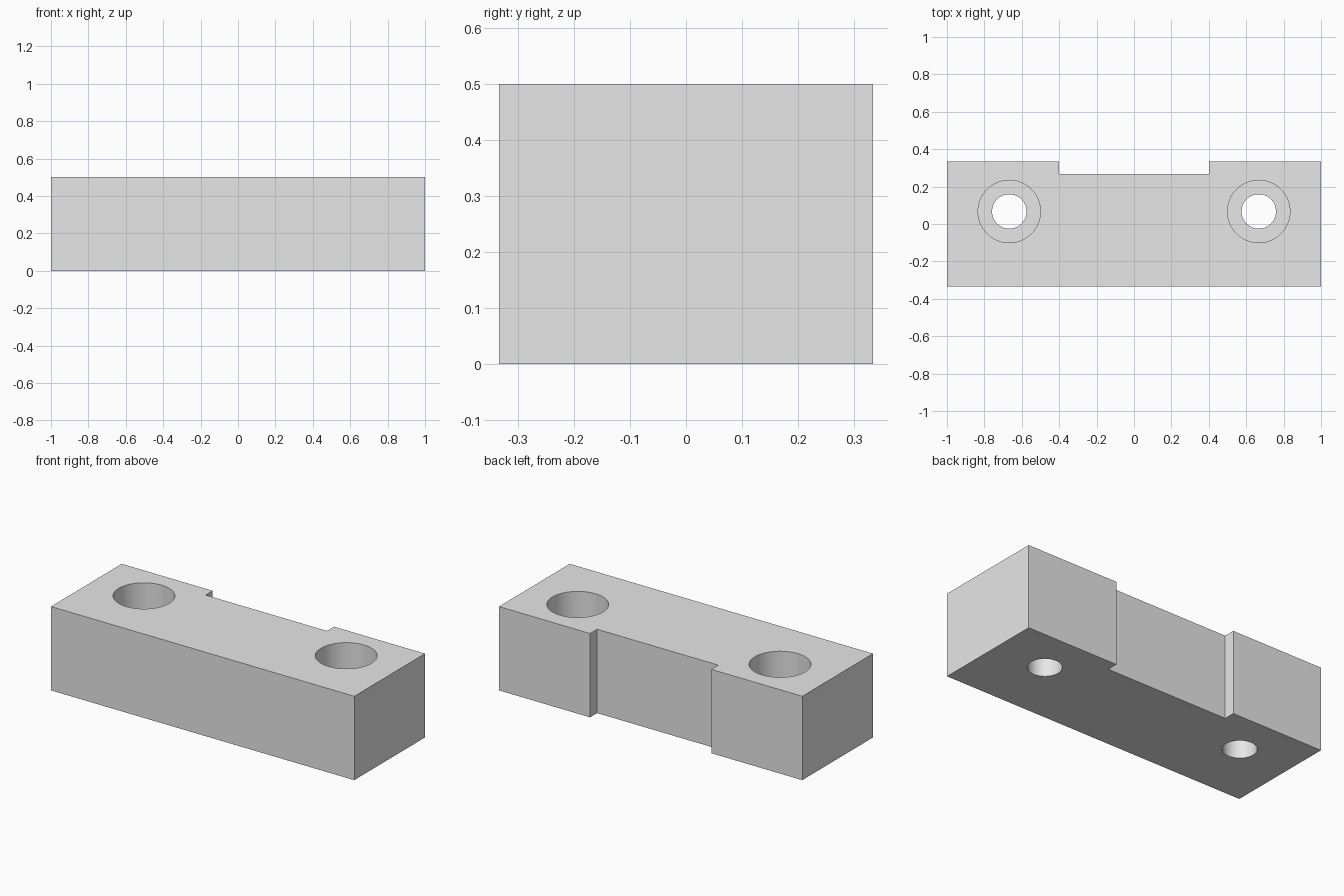
import bpy, bmesh

if "Cube" in bpy.data.objects:
    bpy.data.objects.remove(bpy.data.objects["Cube"])

grey = bpy.data.materials.new("light_grey")
grey.diffuse_color = (0.8, 0.8, 0.8, 1)
grey.use_nodes = True
grey.node_tree.nodes["Principled BSDF"].inputs["Base Color"].default_value = grey.diffuse_color

HEIGHT = 0.5
HOLE_X, HOLE_Y = 0.667, 0.067
BORE_FLOOR = 0.3

# Block: outline with a shallow notch in the back, extruded upward
right = [(1, -0.333), (1, 0.333), (0.4, 0.333), (0.4, 0.267)]
outline = right + [(-x, y) for x, y in reversed(right)]
bm = bmesh.new()
base = bm.faces.new([bm.verts.new((x, y, 0)) for x, y in outline])
top = bmesh.ops.extrude_face_region(bm, geom=[base])
bmesh.ops.translate(bm, vec=(0, 0, HEIGHT),
                    verts=[v for v in top["geom"] if isinstance(v, bmesh.types.BMVert)])
bmesh.ops.recalc_face_normals(bm, faces=bm.faces)
mesh = bpy.data.meshes.new("mounting_block")
bm.to_mesh(mesh)
bm.free()
block = bpy.data.objects.new("mounting_block", mesh)
bpy.context.collection.objects.link(block)
mesh.materials.append(grey)


def cut_hole(name, x, radius, z0, z1):
    """Cut a vertical round hole and remove its cutter."""
    bpy.ops.mesh.primitive_cylinder_add(vertices=64, radius=radius, depth=z1 - z0,
                                        location=(x, HOLE_Y, (z0 + z1) / 2))
    cutter = bpy.context.object
    cutter.name = name
    cutter.hide_render = True
    cutter.data.materials.append(grey)
    bpy.context.view_layer.objects.active = block
    mod = block.modifiers.new(name, "BOOLEAN")
    mod.operation = "DIFFERENCE"
    mod.solver = "EXACT"
    mod.object = cutter
    bpy.ops.object.modifier_apply(modifier=mod.name)
    bpy.data.objects.remove(cutter, do_unlink=True)


# Counterbored screw holes on both ends
for x in (-HOLE_X, HOLE_X):
    cut_hole("counterbore", x, 0.167, BORE_FLOOR, HEIGHT + 0.1)
    cut_hole("screw_hole", x, 0.092, -0.1, HEIGHT + 0.1)

# Smooth hole walls, sharp block edges
bpy.ops.object.select_all(action="DESELECT")
block.select_set(True)
bpy.context.view_layer.objects.active = block
bpy.ops.object.shade_smooth_by_angle()
